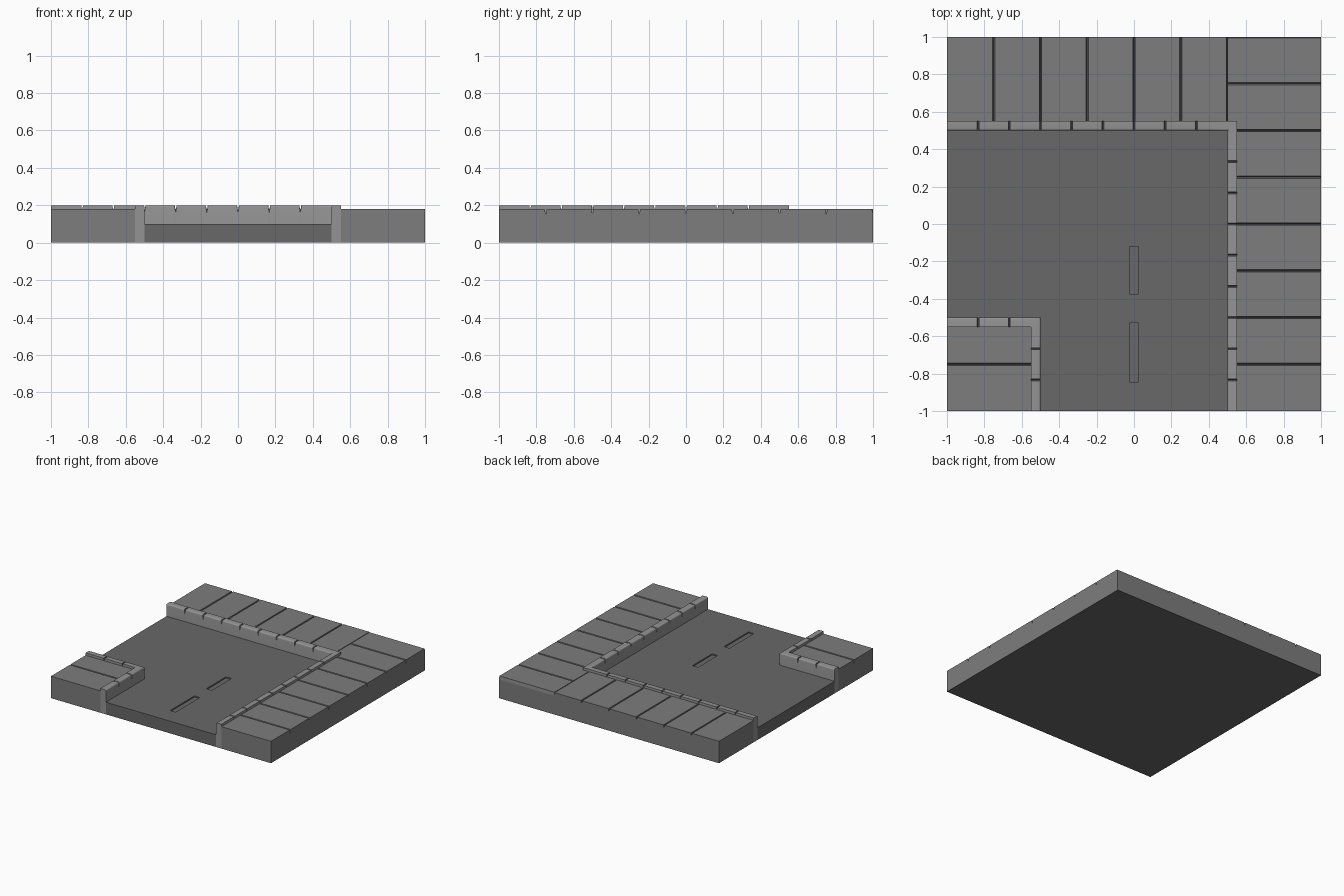
import bpy, bmesh
from math import sin, cos, radians
from mathutils import Vector

if "Cube" in bpy.data.objects:
    bpy.data.objects.remove(bpy.data.objects["Cube"])


def grey(name, v):
    mat = bpy.data.materials.new(name)
    mat.diffuse_color = (v, v, v, 1)
    mat.use_nodes = True
    mat.node_tree.nodes["Principled BSDF"].inputs["Base Color"].default_value = mat.diffuse_color
    return mat


ROAD, WALK, KERB = grey("asphalt", 0.14), grey("paving", 0.205), grey("kerbstone", 0.295)
BASE = 0.002  # thickness of the underside sheet


def make_object(name, bm, mat):
    bmesh.ops.recalc_face_normals(bm, faces=bm.faces)
    mesh = bpy.data.meshes.new(name)
    bm.to_mesh(mesh)
    bm.free()
    mesh.materials.append(mat)
    obj = bpy.data.objects.new(name, mesh)
    bpy.context.collection.objects.link(obj)
    return obj


def prism(name, outline, z0, z1, mat):
    bm = bmesh.new()
    face = bm.faces.new([bm.verts.new((x, y, z0)) for x, y in outline])
    for v in bmesh.ops.extrude_face_region(bm, geom=[face])["geom"]:
        if isinstance(v, bmesh.types.BMVert):
            v.co.z = z1
    return make_object(name, bm, mat)


def leg(a, b, normal, cuts, w, depth, skip_ends=(False, False)):
    """Stations (point, offset, drop) from a to b with V joints at the cut distances."""
    a, b, n = Vector(a), Vector(b), Vector(normal)
    length, d = (b - a).length, (b - a).normalized()
    marks = [] if skip_ends[0] else [(0, 0)]
    for c in cuts:
        marks += [(c - w, 0), (c, depth), (c + w, 0)]
    # a joint on the end replaces the plain end station
    end_joint = bool(cuts) and abs(cuts[-1] - length) < 1e-5
    if not skip_ends[1] and not end_joint:
        marks.append((length, 0))
    return [(a + d * s, n, drop) for s, drop in marks if s <= length + 1e-5]


def sweep(name, stations, section, mat):
    """Section points are (offset, z, lowered by joints)."""
    bm = bmesh.new()
    rings = [[bm.verts.new((*(p + n * u), z - drop * low)) for u, z, low in section]
             for p, n, drop in stations]
    k = len(section)
    for r0, r1 in zip(rings, rings[1:]):
        for i in range(k):
            j = (i + 1) % k
            bm.faces.new((r0[i], r0[j], r1[j], r1[i]))
    bm.faces.new(rings[0])
    bm.faces.new(rings[-1][::-1])
    return make_object(name, bm, mat)


# Underside sheet, and road surface fitted between the kerbs
prism("underside", [(-1, -1), (1, -1), (1, 1), (-1, 1)], 0, BASE, ROAD)
road = prism("road", [(-0.5, -1), (0.5, -1), (0.5, 0.5), (-1, 0.5), (-1, -0.5), (-0.5, -0.5)],
             BASE, 0.1, ROAD)

# Lane dashes: shallow recesses in the road
for i, (y0, y1) in enumerate([(-0.845, -0.53), (-0.375, -0.12)]):
    cutter = prism(f"dash_cutter_{i + 1}",
                   [(-0.025, y0), (0.025, y0), (0.025, y1), (-0.025, y1)], 0.09, 0.15, ROAD)
    mod = road.modifiers.new("dash", 'BOOLEAN')
    mod.object, mod.operation, mod.solver = cutter, 'DIFFERENCE', 'EXACT'
    cutter.hide_render = True
    bpy.context.view_layer.objects.active = road
    bpy.ops.object.modifier_apply(modifier=mod.name)
    bpy.data.objects.remove(cutter)

# Kerbs: rounded road-side edge, joints every sixth of a unit
R = 0.01
arc = [(R - R * cos(radians(t)), 0.2 - R + R * sin(radians(t)), 1) for t in (0, 22.5, 45, 67.5, 90)]
kerb = [(0, BASE, 0)] + arc + [(0.05, 0.2, 1), (0.05, BASE, 0)]


def kerb_run(name, start, corner, end, n0, n1, count):
    length = (Vector(corner) - Vector(start)).length
    out = [k / 6 for k in range(1, count + 1)]
    back = [length - c for c in reversed(out)]
    st = leg(start, corner, n0, out, 0.005, 0.03, (False, True))
    st.append((Vector(corner), Vector(n0) + Vector(n1), 0))
    st += leg(corner, end, n1, back, 0.005, 0.03, (True, False))
    obj = sweep(name, st, kerb, KERB)
    bpy.ops.object.select_all(action='DESELECT')
    obj.select_set(True)
    bpy.context.view_layer.objects.active = obj
    bpy.ops.object.shade_smooth_by_angle(angle=radians(30))


kerb_run("outer_kerb", (0.5, -1), (0.5, 0.5), (-1, 0.5), (1, 0), (0, 1), 8)
kerb_run("inner_kerb", (-0.5, -1), (-0.5, -0.5), (-1, -0.5), (-1, 0), (0, -1), 2)


# Paved walks with V joints every quarter unit
def walk(name, a, b, normal, width, cuts):
    section = [(0, BASE, 0), (0, 0.18, 1), (width, 0.18, 1), (width, BASE, 0)]
    sweep(name, leg(a, b, normal, cuts, 0.006, 0.026), section, WALK)


quarters = [k / 4 for k in range(1, 9)]
walk("right_walk", (0.55, -1), (0.55, 1), (1, 0), 0.45, quarters)
walk("walk_corner", (0.5, 0.55), (0.5, 1), (1, 0), 0.05, [0.2, 0.45])
walk("back_walk", (-1, 0.55), (0.5, 0.55), (0, 1), 0.45, quarters[:6])
walk("island_walk", (-1, -1), (-1, -0.55), (1, 0), 0.45, [0.25])
